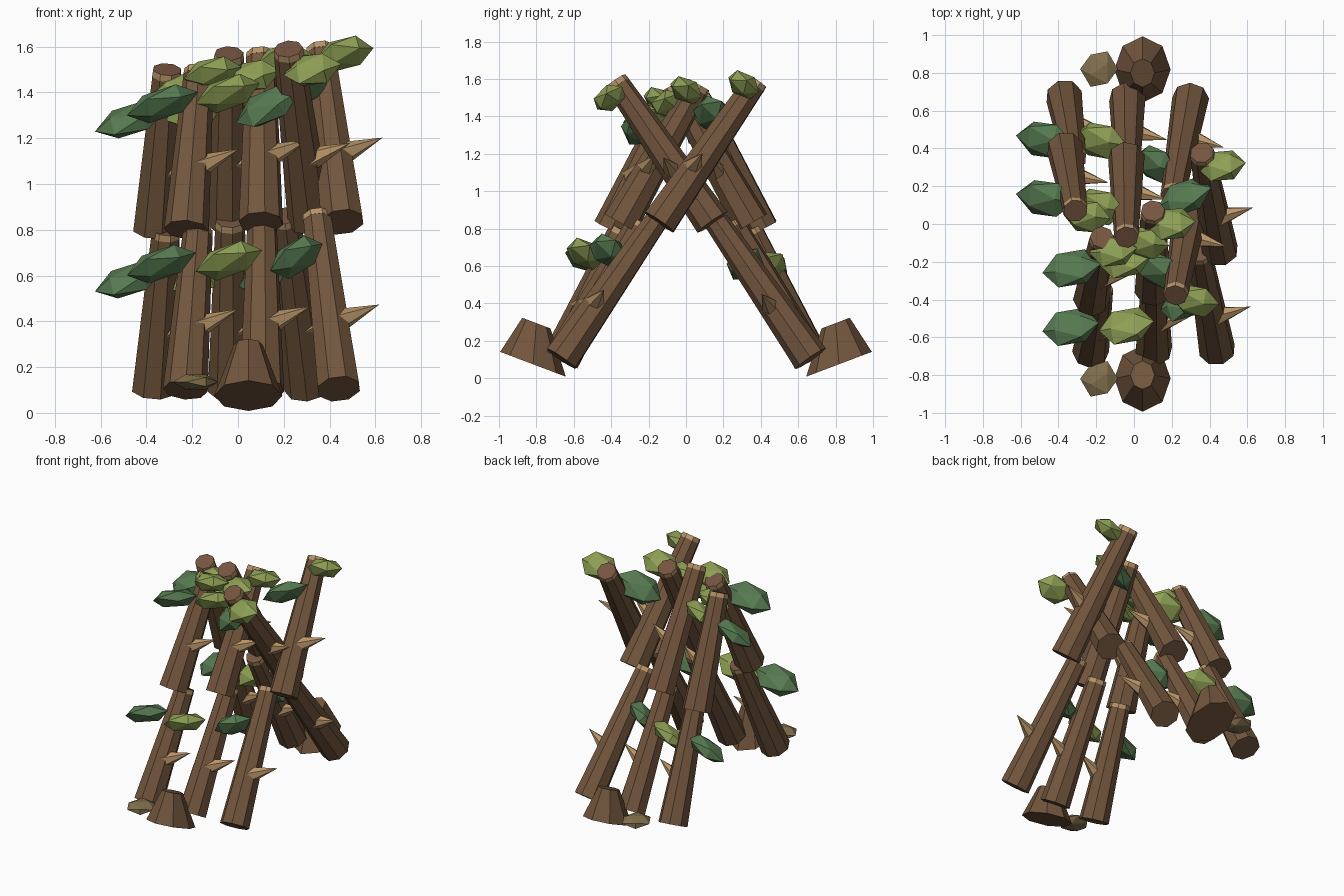
import bpy
import bmesh
from math import cos, sin, radians
from mathutils import Matrix, Vector

if "Cube" in bpy.data.objects:
    bpy.data.objects.remove(bpy.data.objects["Cube"], do_unlink=True)


def material(name, r, g, b):
    m = bpy.data.materials.new(name)
    m.use_nodes = True
    m.diffuse_color = (r, g, b, 1)
    m.node_tree.nodes["Principled BSDF"].inputs["Base Color"].default_value = (r, g, b, 1)
    return m


BARK = material("bark brown", .17, .093, .047)
CUT = material("cut wood brown", .18, .09, .052)
TAN = material("pale wood tan", .48, .30, .14)
DARK = material("dark leaf green", .095, .195, .082)
LIGHT = material("light leaf green", .27, .35, .09)
DRY = material("dry leaf brown", .23, .165, .075)


def finish(bm, name, *mats):
    mesh = bpy.data.meshes.new(name)
    bm.to_mesh(mesh)
    bm.free()
    for m in mats:
        mesh.materials.append(m)
    obj = bpy.data.objects.new(name, mesh)
    bpy.context.collection.objects.link(obj)
    return obj


def frame(origin, x, y, z):
    """Matrix from an origin and three column axes."""
    m = Matrix((x, y, z)).transposed().to_4x4()
    m.translation = origin
    return m


def cone(bm, start, end, r1, r2, sides, roll=0):
    """Add a capped cone between two points and return its faces."""
    axis = end - start
    rot = axis.to_track_quat('Z', 'Y').to_matrix().to_4x4() @ Matrix.Rotation(roll, 4, 'Z')
    new = bmesh.ops.create_cone(bm, cap_ends=True, segments=sides, radius1=r1, radius2=r2,
                                depth=axis.length,
                                matrix=Matrix.Translation((start + end) / 2) @ rot)
    return {f for v in new["verts"] for f in v.link_faces}


def log(name, start, axis):
    """Tapered eight-sided log with a pale collar under its cut top."""
    bm = bmesh.new()
    d = axis.normalized()
    neck = start + axis - d * .03
    cone(bm, start, neck, .098, .066, 8, radians(10))
    collar = cone(bm, neck, start + axis, .067, .064, 8, radians(10))
    for f in collar:
        f.normal_update()
        f.material_index = 1 if f.normal.dot(d) > .9 else 2
    finish(bm, name, BARK, CUT, TAN)


def leaf(name, mat, centre, along, across, length, width, thick):
    """Faceted leaf: a stretched icosahedron with its points along its length."""
    bm = bmesh.new()
    m = frame(centre, across * width, along.cross(across) * thick, along * length)
    bmesh.ops.create_icosphere(bm, subdivisions=1, radius=1, matrix=m)
    bmesh.ops.recalc_face_normals(bm, faces=bm.faces)
    finish(bm, name, mat)


def tilted(angle, up):
    """Direction in the plane of the wall, raised from +x."""
    return Vector((cos(angle), 0, 0)) + up * sin(angle)


# column: lower start, upper start, log axis, side leaf offset, top leaf offset,
# side leaf colour, lower and upper leaf length, leaf lift in degrees
COLUMNS = {
    "right": ((-.23, -.675, .10), (-.225, -.40, .80), (.055, .33, .70),
              (-.105, .18, .515), (.115, .31, .65), DARK, .16, .165, 20),
    "middle": ((.105, -.665, .10), (.10, -.35, .83), (0, .42, .74),
               (-.145, .175, .53), (.10, .40, .675), LIGHT, .155, .15, 20),
    "left": ((.44, -.667, .105), (.455, -.142, .834), (-.095, .52, .756),
             (-.185, .30, .54), (.01, .50, .70), DARK, .135, .165, 32),
}

for row, s in (("front", 1), ("back", -1)):
    shift = Vector((0 if s > 0 else -.14, 0, 0))
    outward = Vector((0, -.05, .035 * s))

    def place(p):
        return Vector((p[0], p[1] * s, p[2]))

    for side, (low, high, axis, side_off, top_off, green, small, large, lift) in COLUMNS.items():
        axis = place(axis)
        up = Vector((0, axis.y, axis.z)).normalized()
        across = Vector((0, up.z, -up.y))
        for tier, base, size, slide in (("lower", low, small, 0), ("upper", high, large, .035)):
            start = place(base) + shift
            tag = f"{row}_{tier}_{side}"
            log(tag + "_log", start, axis)

            # thorn on the +x side
            bm = bmesh.new()
            root = start + axis * .36 - across * .02
            pointing = tilted(radians(26), up)
            cone(bm, root + pointing * .03, root + pointing * .235, .056, 0, 6)
            finish(bm, tag + "_thorn", TAN)

            # side leaf, plus a top leaf on upper logs
            leaf(tag + "_side_leaf", green,
                 start + place(side_off) + outward + Vector((0, slide * s, 0)),
                 tilted(radians(lift), up), across, size, .112, .062)
            if tier == "upper":
                leaf(tag + "_top_leaf", LIGHT, start + place(top_off) + outward,
                     tilted(radians(13), up), across, .13, .1, .064)

    # flared stump foot, leaning outward
    bm = bmesh.new()
    foot, top = Vector((.045, -.818 * s, .075)), Vector((.045, -.80 * s, .295))
    slant = Vector((0, -.354 * s, .134)).normalized() * 1.26
    bmesh.ops.create_cone(bm, cap_ends=True, segments=8, radius1=.149, radius2=.064, depth=1,
                          matrix=frame((foot + top) / 2, Vector((1, 0, 0)), slant, top - foot))
    bmesh.ops.recalc_face_normals(bm, faces=bm.faces)
    finish(bm, row + "_stump", BARK)

    # dry leaf beside the stump
    leaf(row + "_dry_leaf", DRY, Vector((-.185, -.82 * s, .135)),
         Vector((1, 0, 0)), Vector((0, 1, 0)), .1, .105, .038)
